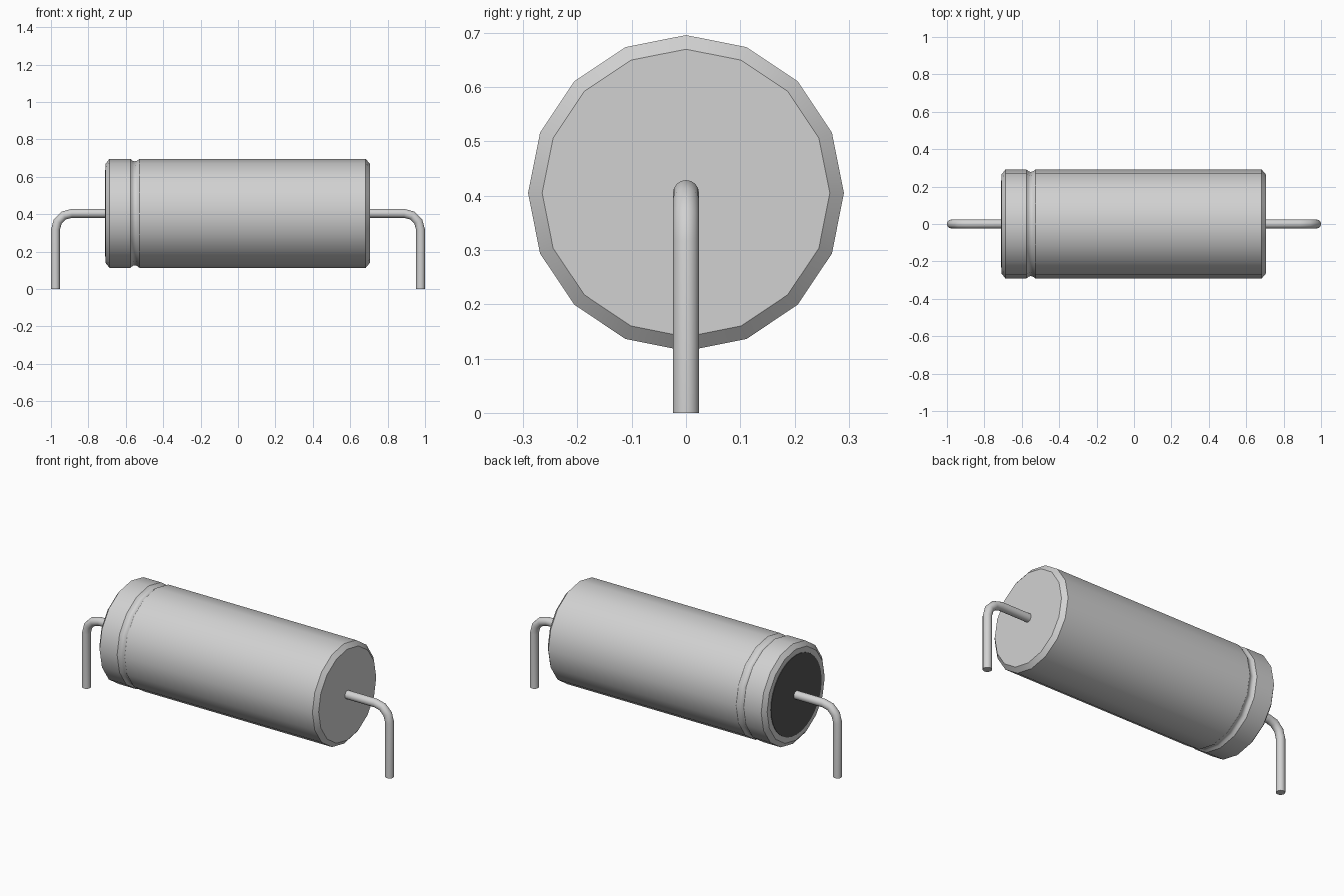
import bpy, bmesh, math
from mathutils import Vector, Matrix

if "Cube" in bpy.data.objects:
    bpy.data.objects.remove(bpy.data.objects["Cube"])

AXIS_Z = 0.405      # height of the body axis
WIRE_R = 0.024
SIDES = 16


def material(name, value):
    m = bpy.data.materials.new(name)
    m.use_nodes = True
    colour = (value, value, value, 1)
    m.diffuse_color = colour
    m.node_tree.nodes["Principled BSDF"].inputs["Base Color"].default_value = colour
    return m


grey = material("light_grey", 0.64)
black = material("dark_rubber", 0.09)


def tube(name, rings, sides, mat):
    """Skin a list of (centre, direction, radius) rings and cap both ends."""
    bm = bmesh.new()
    loops = []
    for centre, direction, radius in rings:
        d = Vector(direction).normalized()
        u = Vector((0, 1, 0))
        v = d.cross(u)
        loops.append([bm.verts.new(Vector(centre) + radius * (
            math.cos(2 * math.pi * i / sides) * u + math.sin(2 * math.pi * i / sides) * v))
            for i in range(sides)])
    for a, b in zip(loops, loops[1:]):
        for i in range(sides):
            j = (i + 1) % sides
            bm.faces.new((a[i], a[j], b[j], b[i]))
    bm.faces.new(loops[0])
    bm.faces.new(loops[-1])
    bmesh.ops.recalc_face_normals(bm, faces=bm.faces)
    mesh = bpy.data.meshes.new(name)
    bm.to_mesh(mesh)
    bm.free()
    mesh.materials.append(mat)
    ob = bpy.data.objects.new(name, mesh)
    bpy.context.collection.objects.link(ob)
    bpy.ops.object.select_all(action='DESELECT')
    ob.select_set(True)
    bpy.context.view_layer.objects.active = ob
    bpy.ops.object.shade_smooth_by_angle(angle=math.radians(30))
    return ob


# Can: chamfered ends and a crimped groove near the left-hand end
profile = [(-0.708, 0.265), (-0.688, 0.291), (-0.575, 0.291), (-0.563, 0.281),
           (-0.552, 0.278), (-0.541, 0.281), (-0.527, 0.291),
           (0.683, 0.291), (0.705, 0.265)]
tube("can", [((x, 0, AXIS_Z), (1, 0, 0), r) for x, r in profile], SIDES, grey)

# Rubber seal on the crimped end
tube("rubber_seal", [((x, 0, AXIS_Z), (1, 0, 0), 0.232) for x in (-0.711, -0.704)],
     32, black)

# Bent wire leads
BEND = 0.088
corner = Vector((0.976 - BEND, 0, AXIS_Z - BEND))
for side, name in ((1, "left_lead"), (-1, "right_lead")):
    path = [(Vector((0.69, 0, AXIS_Z)), Vector((1, 0, 0)))]
    for k in range(4):
        a = math.radians(30 * k)
        path.append((corner + BEND * Vector((math.sin(a), 0, math.cos(a))),
                     Vector((math.cos(a), 0, -math.sin(a)))))
    path.append((Vector((0.976, 0, 0)), Vector((0, 0, -1))))
    flip = Matrix.Diagonal((side, 1, 1))
    tube(name, [(flip @ p, flip @ d, WIRE_R) for p, d in path], SIDES, grey)
